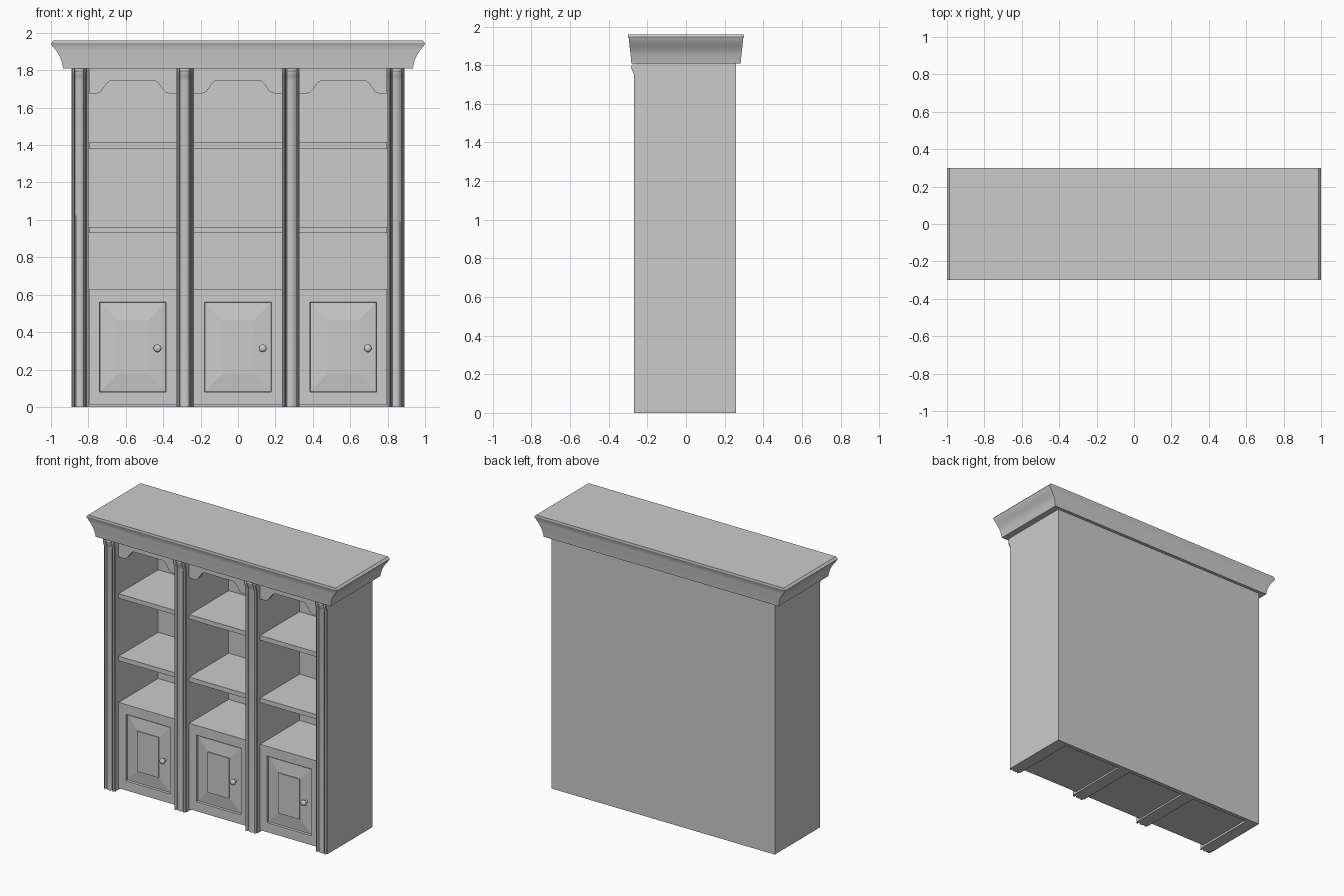
import bpy, bmesh, math

if "Cube" in bpy.data.objects:
    bpy.data.objects.remove(bpy.data.objects["Cube"])

def loft(name, rings, loc=(0, 0, 0), smooth=None):
    """Bridge closed rings of equal length and cap both ends."""
    bm = bmesh.new()
    vs = [[bm.verts.new(p) for p in r] for r in rings]
    n = len(vs[0])
    for a, b in zip(vs, vs[1:]):
        for i in range(n):
            j = (i + 1) % n
            bm.faces.new((a[i], a[j], b[j], b[i]))
    bm.faces.new(vs[0])
    bm.faces.new(vs[-1])
    bmesh.ops.recalc_face_normals(bm, faces=bm.faces)
    me = bpy.data.meshes.new(name)
    bm.to_mesh(me)
    bm.free()
    ob = bpy.data.objects.new(name, me)
    ob.location = loc
    bpy.context.collection.objects.link(ob)
    if smooth:
        bpy.ops.object.select_all(action='DESELECT')
        bpy.context.view_layer.objects.active = ob
        ob.select_set(True)
        bpy.ops.object.shade_smooth_by_angle(angle=math.radians(smooth))
    return ob

def rect_xy(hx, y0, y1, z):
    return [(-hx, y0, z), (hx, y0, z), (hx, y1, z), (-hx, y1, z)]

def rect_xz(hx, z0, z1, y):
    return [(-hx, y, z0), (hx, y, z0), (hx, y, z1), (-hx, y, z1)]

def box(name, x, hx, y0, y1, z0, z1):
    return loft(name, [rect_xy(hx, y0, y1, z0), rect_xy(hx, y0, y1, z1)], (x, 0, 0))

FRONT, BACK, TOP = -0.22, 0.26, 1.812

# Back panel
box("back_panel", 0, 0.89, 0.23, BACK, 0, TOP)

# Upright panels with moulded pilaster fronts and flared capitals
half = [(0.0, -0.262), (0.012, -0.260), (0.021, -0.254), (0.023, -0.245),
        (0.027, -0.245), (0.029, -0.262), (0.034, -0.268), (0.039, -0.262),
        (0.041, -0.252), (0.0475, -0.252), (0.0475, -0.23)]
profile = [(-x, y) for x, y in reversed(half[1:])] + half
levels = [(0, 0), (1.745, 0), (1.765, 0.006), (1.785, 0.016), (1.795, 0.016), (TOP, 0)]
for i, (x, w) in enumerate([(-0.845, 0.045), (-0.2825, 0.0475), (0.2825, 0.0475), (0.845, 0.045)]):
    box(f"upright_{i}", x, w, -0.23, 0.23, 0, TOP)
    s = w / 0.0475
    loft(f"pilaster_{i}", [[(px * s, py - (out if py < -0.231 else 0), z) for px, py in profile]
                           for z, out in levels], (x, 0, 0), 35)

# Valance outline: straight top, shaped lower edge
edge = [(0.235, 1.677), (0.19, 1.677), (0.178, 1.681), (0.166, 1.69), (0.152, 1.71),
        (0.138, 1.73), (0.124, 1.742), (0.11, 1.746)]
outline = [(-0.235, TOP)] + [(-x, z) for x, z in edge] + edge[::-1] + [(0.235, TOP)]

# Door steps: (half width, bottom, top, y) from cabinet back to raised centre
door = [(0.235, 0.012, 0.63, 0.23), (0.235, 0.012, 0.63, FRONT),
        (0.178, 0.080, 0.560, FRONT), (0.176, 0.082, 0.558, FRONT + 0.016),
        (0.170, 0.088, 0.552, FRONT + 0.016), (0.170, 0.088, 0.552, FRONT + 0.011),
        (0.086, 0.175, 0.465, FRONT + 0.001), (0.086, 0.175, 0.465, FRONT - 0.006)]

# Knob: turned profile (radius, y)
knob = [(0.010, 0.012), (0.009, -0.012), (0.017, -0.017), (0.021, -0.025),
        (0.019, -0.033), (0.012, -0.038), (0.004, -0.040)]

# Three bays
for i, x in enumerate([-0.5625, 0, 0.5625]):
    loft(f"cabinet_{i}", [rect_xz(*d) for d in door], (x, 0, 0))
    for k, z in enumerate([0.93, 1.38]):
        box(f"shelf_{i}_{k}", x, 0.235, FRONT, 0.23, z, z + 0.033)
    loft(f"valance_{i}", [[(px, y, pz) for px, pz in outline] for y in (FRONT, FRONT + 0.025)],
         (x, 0, 0), 30)
    loft(f"door_knob_{i}", [[(r * math.cos(a * math.pi / 10), y, r * math.sin(a * math.pi / 10))
                             for a in range(20)] for r, y in knob], (x + 0.132, FRONT, 0.313), 50)

# Crown moulding
crown = [(0.935, 0.283, 1.81), (0.945, 0.287, 1.855), (0.956, 0.290, 1.88),
         (0.972, 0.293, 1.905), (0.998, 0.296, 1.937), (1.0, 0.30, 1.945), (0.986, 0.299, 1.96)]
loft("crown_moulding", [rect_xy(hx, -hy, hy, z) for hx, hy, z in crown], smooth=30)
